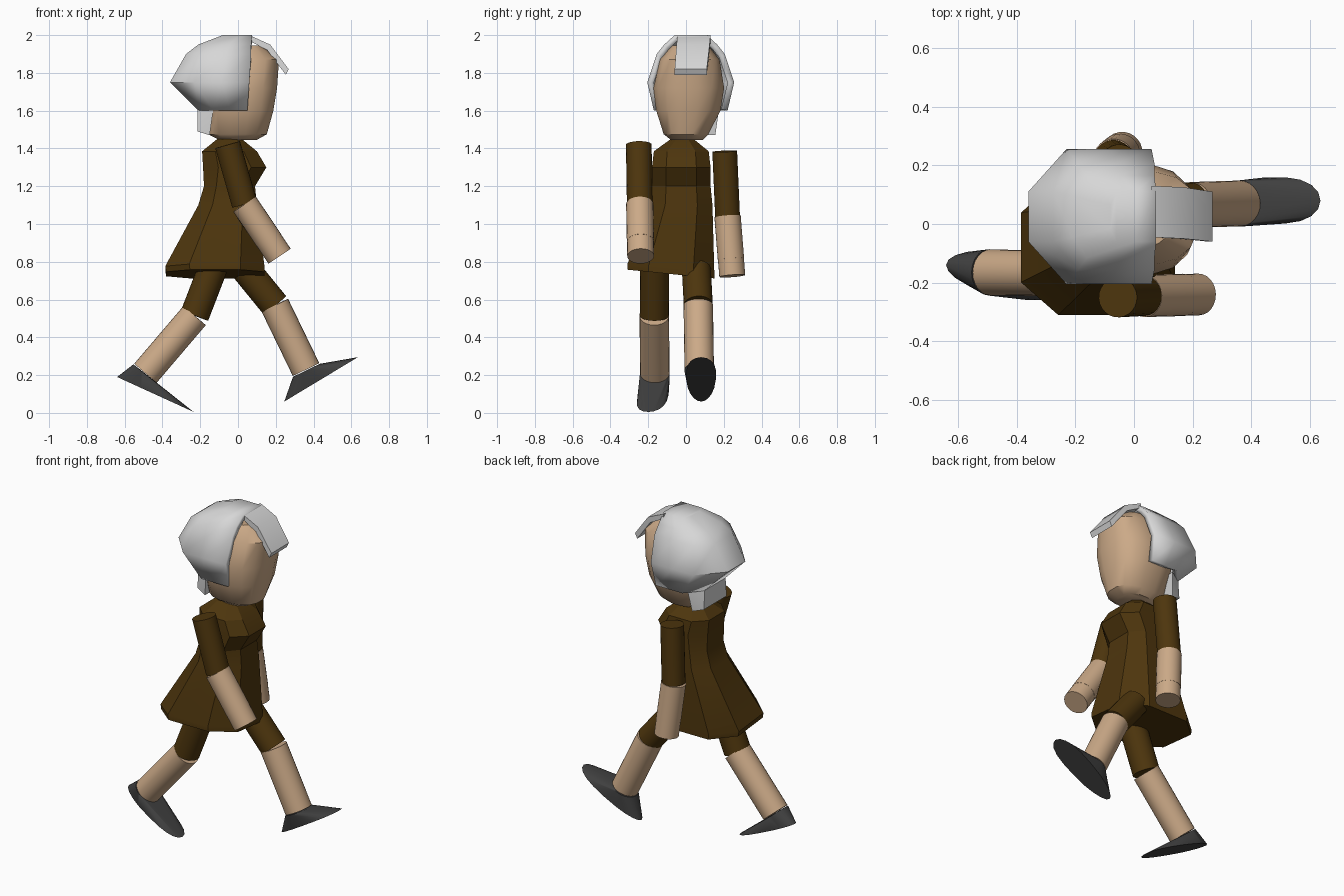
import bpy, bmesh, math
from mathutils import Vector

if "Cube" in bpy.data.objects:
    bpy.data.objects.remove(bpy.data.objects["Cube"])


def material(name, rgb):
    m = bpy.data.materials.new(name)
    m.diffuse_color = (*rgb, 1)
    m.use_nodes = True
    m.node_tree.nodes["Principled BSDF"].inputs["Base Color"].default_value = m.diffuse_color
    return m


SKIN = material("skin", (0.60, 0.40, 0.245))
BROWN = material("brown_cloth", (0.075, 0.036, 0.004))
HAIR = material("grey_hair", (0.68, 0.68, 0.68))
SHOE = material("dark_shoe", (0.05, 0.05, 0.05))


def finish(name, bm, mat, angle=35):
    bmesh.ops.recalc_face_normals(bm, faces=bm.faces)
    me = bpy.data.meshes.new(name)
    bm.to_mesh(me)
    bm.free()
    me.materials.append(mat)
    me.polygons.foreach_set("use_smooth", [True] * len(me.polygons))
    me.set_sharp_from_angle(angle=math.radians(angle))
    ob = bpy.data.objects.new(name, me)
    bpy.context.collection.objects.link(ob)
    return ob


def loft(bm, rings, closed=True, caps=True):
    vs = [[bm.verts.new(p) for p in r] for r in rings]
    n = len(vs[0])
    for a, b in zip(vs, vs[1:]):
        for i in range(n if closed else n - 1):
            j = (i + 1) % n
            bm.faces.new((a[i], a[j], b[j], b[i]))
    if caps:
        bm.faces.new(vs[0])
        bm.faces.new(vs[-1])
    return vs


def limb(name, a, b, r, mat, sides=24):
    """Cylinder between two points."""
    a, b = Vector(a), Vector(b)
    q = (b - a).to_track_quat('Z', 'Y')
    ring = [q @ Vector((r * math.cos(t), r * math.sin(t), 0))
            for t in (2 * math.pi * i / sides for i in range(sides))]
    bm = bmesh.new()
    loft(bm, [[p + c for p in ring] for c in (a, b)])
    return finish(name, bm, mat)


def hull(name, points, mat, angle=35):
    bm = bmesh.new()
    for p in points:
        bm.verts.new(p)
    res = bmesh.ops.convex_hull(bm, input=bm.verts)
    loose = [v for v in bm.verts if not v.link_faces]
    bmesh.ops.delete(bm, geom=loose, context='VERTS')
    return finish(name, bm, mat, angle)


def box_ring(z, x0, x1, y0, y1, n, power, tilt=0.0):
    """Rounded-rectangle cross-section at height z."""
    pts = []
    for i in range(n):
        t = 2 * math.pi * (i + 0.5) / n
        c, s = math.cos(t), math.sin(t)
        k = math.cos(math.pi / n) if n == 8 else 1
        c, s = (math.copysign(min(1, abs(v) / k) ** power, v) for v in (c, s))
        x = (x0 + x1) / 2 + c * (x1 - x0) / 2
        y = (y0 + y1) / 2 + s * (y1 - y0) / 2
        pts.append((x, y, z + tilt * (y + 0.08)))
    return pts


# Dress: eight-sided, flared at the hem
bm = bmesh.new()
loft(bm, [box_ring(z, *b, 8, 0.75, t) for z, b, t in (
    (0.735, (-0.38, 0.14, -0.31, 0.15), -0.1),
    (0.765, (-0.385, 0.14, -0.31, 0.15), -0.1),
    (1.10, (-0.21, 0.10, -0.19, 0.14), 0),
    (1.20, (-0.18, 0.09, -0.18, 0.13), 0),
    (1.30, (-0.185, 0.15, -0.18, 0.13), 0),
    (1.385, (-0.19, 0.10, -0.17, 0.12), 0),
    (1.45, (-0.11, 0.02, -0.08, 0.04), 0))])
finish("dress", bm, BROWN, 25)

# Head
bm = bmesh.new()
loft(bm, [box_ring(z, *b, 16, 0.8) for z, b in (
    (1.445, (-0.10, 0.10, -0.08, 0.09)),
    (1.475, (-0.16, 0.155, -0.12, 0.12)),
    (1.60, (-0.18, 0.19, -0.16, 0.185)),
    (1.72, (-0.20, 0.21, -0.175, 0.205)),
    (1.87, (-0.18, 0.22, -0.14, 0.18)),
    (1.945, (-0.12, 0.13, -0.08, 0.12)))])
finish("head", bm, SKIN, 40)

# Hair: U-shaped rows around the back, open at the face
bm = bmesh.new()
CY = 0.025
rows = []
for z, xf, xm, xb, w, wb in (
        (1.60, 0.05, -0.13, -0.21, 0.195, 0.10),
        (1.75, 0.06, -0.23, -0.36, 0.23, 0.085),
        (1.90, 0.07, -0.19, -0.275, 0.18, 0.085),
        (1.95, 0.07, -0.16, -0.21, 0.14, 0.07),
        (2.00, 0.075, -0.06, -0.08, 0.085, 0.04)):
    side = [(xf, w), ((xf + xm) / 2, w), (xm, w), (xb, wb)]
    u = side + [(x, -y) for x, y in reversed(side)]
    rows.append([(x, y + CY, z) for x, y in u])
vs = loft(bm, rows, closed=False, caps=False)
top = vs[-1]
for i in range(3):
    bm.faces.new((top[i], top[i + 1], top[6 - i], top[7 - i]))
hair = finish("hair", bm, HAIR, 50)
mod = hair.modifiers.new("thickness", 'SOLIDIFY')
mod.thickness = 0.035
mod.offset = -1

# Hair at the nape
hull("nape_hair", [(x, CY + s * y, z) for s in (-1, 1) for x, y, z in (
    (-0.215, 0.10, 1.61), (-0.215, 0.11, 1.49), (-0.15, 0.13, 1.47),
    (-0.13, 0.15, 1.61), (-0.18, 0.06, 1.48))], HAIR)

# Fringe over the forehead
bm = bmesh.new()
rings = []
for x, z, dx, dz, y0, y1 in (
        (0.06, 2.0, 0.0, -0.03, -0.045, 0.13),
        (0.17, 1.95, -0.015, -0.03, -0.05, 0.125),
        (0.268, 1.82, -0.015, -0.03, -0.06, 0.11)):
    rings.append([(x, y0, z), (x, y1, z), (x + dx, y1, z + dz), (x + dx, y0, z + dz)])
loft(bm, rings)
finish("fringe", bm, HAIR, 30)


def arm(side, shoulder, elbow, wrist, r):
    limb(side + "_sleeve", shoulder, elbow, r, BROWN)
    hand = Vector(elbow).lerp(Vector(wrist), 0.72)
    limb(side + "_forearm", elbow, hand, r + 0.004, SKIN)
    limb(side + "_hand", hand, wrist, r + 0.003, SKIN)


arm("right", (-0.055, -0.25, 1.42), (0.035, -0.245, 1.105), (0.22, -0.24, 0.83), 0.068)
arm("left", (-0.05, 0.205, 1.385), (-0.07, 0.22, 1.04), (-0.04, 0.245, 0.725), 0.066)


def leg(side, hip, knee, ankle, heel, toe, yaw):
    limb(side + "_thigh", hip, knee, 0.077, BROWN)
    limb(side + "_shin", knee, ankle, 0.078, SKIN)
    # Shoe: long oval sole drawn up to the ankle
    heel, toe, ankle = Vector(heel), Vector(toe), Vector(ankle)
    along = (toe - heel) / 2
    mid = (heel + toe) / 2
    d = (ankle - Vector(knee)).normalized()
    across = Vector((0, 1, 0))
    fore = across.cross(d)
    pts = []
    for i in range(20):
        t = 2 * math.pi * i / 20
        c, s = math.cos(t), math.sin(t)
        c2 = math.copysign(abs(c) ** 0.8, c)
        width = 0.078 + 0.015 * c
        pts.append(mid + along * c2 + across * (width * s + yaw * c))
        pts.append(ankle + d * 0.005 + 0.079 * (c * fore + s * across))
    hull(side + "_shoe", pts, SHOE, 40)


leg("right", (-0.12, -0.165, 0.80), (-0.23, -0.168, 0.515), (-0.49, -0.165, 0.21),
    (-0.64, -0.15, 0.19), (-0.235, -0.19, 0.005), -0.01)
leg("left", (0.04, 0.055, 0.76), (0.195, 0.065, 0.57), (0.36, 0.07, 0.23),
    (0.245, 0.075, 0.06), (0.635, 0.085, 0.295), -0.005)
